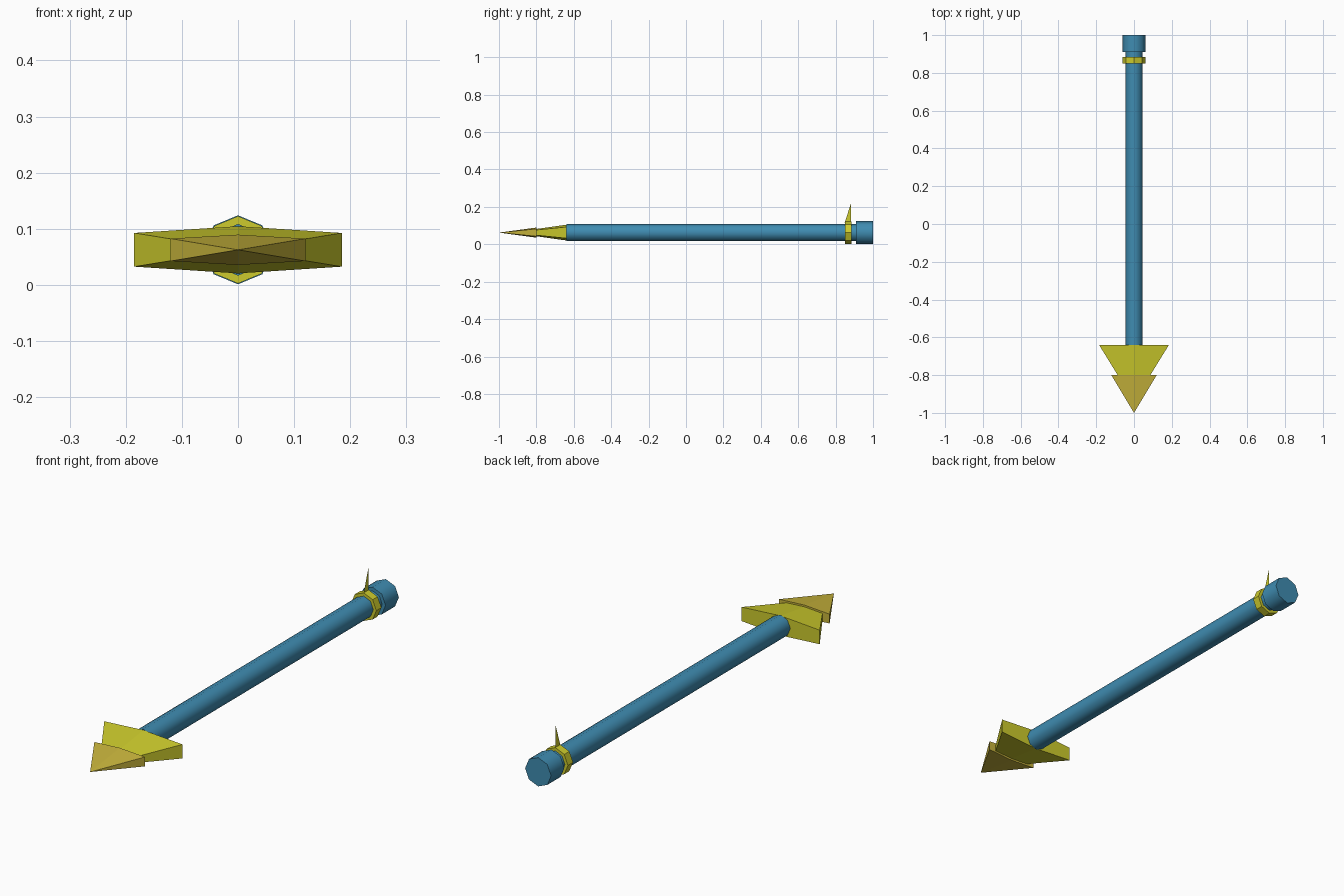
import bpy, math

if "Cube" in bpy.data.objects:
    bpy.data.objects.remove(bpy.data.objects["Cube"])

CZ = 0.0625  # height of the shaft axis


def material(name, rgb):
    m = bpy.data.materials.new(name)
    m.diffuse_color = (*rgb, 1)
    m.use_nodes = True
    m.node_tree.nodes["Principled BSDF"].inputs["Base Color"].default_value = m.diffuse_color
    return m


blue = material("blue", (0.05, 0.262, 0.44))
yellow = material("yellow", (0.61, 0.60, 0.026))
gold = material("gold", (0.58, 0.46, 0.045))


def mesh_object(name, verts, faces, mat):
    me = bpy.data.meshes.new(name)
    me.from_pydata(verts, [], faces)
    me.materials.append(mat)
    ob = bpy.data.objects.new(name, me)
    bpy.context.collection.objects.link(ob)
    return ob


def rod(name, radius, y0, y1, mat, smooth=False):
    """Eight-sided prism along y with a corner pointing up."""
    n = 8
    ring = [(radius * math.sin(2 * math.pi * i / n), CZ + radius * math.cos(2 * math.pi * i / n))
            for i in range(n)]
    verts = [(x, y, z) for y in (y0, y1) for x, z in ring]
    faces = [(i, n + i, n + (i + 1) % n, (i + 1) % n) for i in range(n)]
    faces += [tuple(range(n)), tuple(reversed(range(n, 2 * n)))]
    ob = mesh_object(name, verts, faces, mat)
    if smooth:
        bpy.context.view_layer.objects.active = ob
        ob.select_set(True)
        bpy.ops.object.shade_smooth_by_angle(angle=math.radians(50))
        ob.select_set(False)
    return ob


def head(name, base_y, tip_y, half_w, edge_h, mid_h, mat):
    """Flat six-sided pyramid pointing to -y."""
    prof = [(half_w, -edge_h), (half_w, edge_h), (0, mid_h),
            (-half_w, edge_h), (-half_w, -edge_h), (0, -mid_h)]
    verts = [(x, base_y, CZ + z) for x, z in prof] + [(0, tip_y, CZ)]
    faces = [((i + 1) % 6, i, 6) for i in range(6)] + [tuple(range(6))]
    ob = mesh_object(name, verts, [f[::-1] for f in faces], mat)
    return ob


# shaft and end cap
rod("shaft", 0.046, -0.64, 0.92, blue, True)
rod("end_cap", 0.0615, 0.91, 1.0, blue, True)

# collar ring and thin upright fin
rod("collar", 0.06, 0.85, 0.884, yellow)
mesh_object("fin", [(0, 0.848, 0.115), (0, 0.882, 0.115), (0, 0.882, 0.218)],
            [(0, 1, 2)], yellow)

# arrow head in two overlapping stages
head("head_base", -0.64, -0.94, 0.185, 0.03, 0.042, yellow)
head("head_tip", -0.80, -1.0, 0.12, 0.02, 0.027, gold)

# consistent outward normals
import bmesh
for ob in bpy.data.objects:
    bm = bmesh.new()
    bm.from_mesh(ob.data)
    bmesh.ops.recalc_face_normals(bm, faces=bm.faces[:])
    bm.to_mesh(ob.data)
    bm.free()
